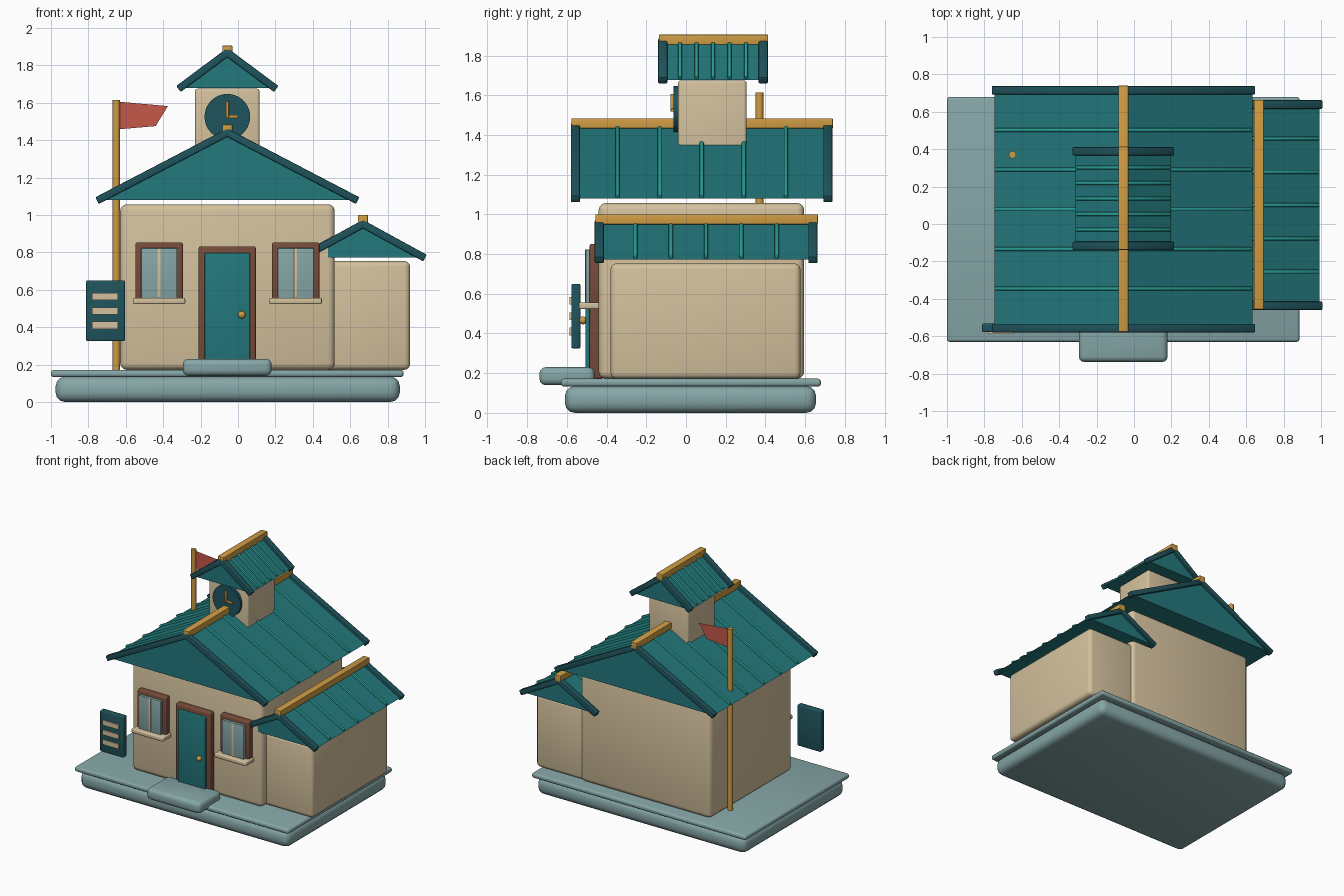
import bpy, bmesh, math
from mathutils import Matrix, Vector

if "Cube" in bpy.data.objects:
    bpy.data.objects.remove(bpy.data.objects["Cube"])


def material(name, rgb):
    m = bpy.data.materials.new(name)
    lin = [(c / 255 / 12.92) if c < 11 else ((c / 255 + 0.055) / 1.055) ** 2.4 for c in rgb]
    m.diffuse_color = (*lin, 1)
    m.use_nodes = True
    m.node_tree.nodes["Principled BSDF"].inputs["Base Color"].default_value = m.diffuse_color
    return m


WALL = material("cream wall", (212, 193, 157))
STONE = material("pale blue stone", (134, 166, 167))
TEAL = material("roof teal", (35, 120, 124))
DARK = material("dark teal", (31, 84, 92))
RIB = material("bright teal", (42, 160, 152))
GOLD = material("gold", (208, 157, 68))
BROWN = material("brown wood", (118, 76, 58))
RED = material("flag red", (196, 88, 72))


def finish(name, bm, mat, smooth=True):
    bmesh.ops.recalc_face_normals(bm, faces=bm.faces)
    me = bpy.data.meshes.new(name)
    bm.to_mesh(me)
    bm.free()
    me.materials.append(mat)
    ob = bpy.data.objects.new(name, me)
    bpy.context.collection.objects.link(ob)
    if smooth:
        bpy.ops.object.select_all(action='DESELECT')
        ob.select_set(True)
        bpy.context.view_layer.objects.active = ob
        bpy.ops.object.shade_smooth_by_angle(angle=math.radians(35))
    return ob


def rot_box(name, centre, size, mat, bevel=0.0, angle=0.0, segs=3):
    bm = bmesh.new()
    bmesh.ops.create_cube(bm, size=1, matrix=Matrix.Diagonal((*size, 1)))
    if bevel:
        bmesh.ops.bevel(bm, geom=bm.edges[:], offset=bevel, segments=segs,
                        profile=0.5, affect='EDGES')
    bm.transform(Matrix.Translation(centre) @ Matrix.Rotation(angle, 4, 'Y'))
    return finish(name, bm, mat)


def box(name, x, y, z, mat, bevel=0.0):
    centre = [(a + b) / 2 for a, b in (x, y, z)]
    return rot_box(name, centre, [b - a for a, b in (x, y, z)], mat, bevel)


def prism(name, pts, y0, y1, mat):
    """Extrude an x-z outline along y (y0 == y1 gives a flat sheet)."""
    bm = bmesh.new()
    f = bm.faces.new([bm.verts.new((x, y0, z)) for x, z in pts])
    if y1 != y0:
        ext = bmesh.ops.extrude_face_region(bm, geom=[f])
        bmesh.ops.translate(bm, vec=(0, y1 - y0, 0),
                            verts=[v for v in ext["geom"] if isinstance(v, bmesh.types.BMVert)])
    return finish(name, bm, mat, False)


def cylinder(name, centre, r, depth, mat, axis='Z', sides=32):
    bm = bmesh.new()
    bmesh.ops.create_cone(bm, cap_ends=True, segments=sides, radius1=r, radius2=r, depth=depth)
    rot = Matrix.Rotation(math.pi / 2, 4, 'X') if axis == 'Y' else Matrix()
    bm.transform(Matrix.Translation(centre) @ rot)
    return finish(name, bm, mat)


def gable_roof(name, cx, half, z0, rise, y0, y1, rib_step, ridge_z):
    """Solid gable with bargeboards, standing ribs and a ridge cap."""
    apex = z0 + rise
    prism(name + "_gable", [(cx - half, z0), (cx + half, z0), (cx, apex)],
          y0 + 0.02, y1 - 0.02, TEAL)
    slope = math.atan2(rise, half)
    length = math.hypot(rise, half)
    mid = (y0 + y1) / 2
    for s, side in ((-1, "left"), (1, "right")):
        mx, mz = cx + s * half / 2, z0 + rise / 2
        for y, end in ((y0 + 0.023, "front"), (y1 - 0.023, "back")):
            rot_box(f"{name}_bargeboard_{side}_{end}", (mx, y, mz), (length + 0.015, 0.046, 0.04),
                    DARK, 0.006, s * slope, 2)
        for i in range(-2, 3):
            rot_box(f"{name}_rib_{side}_{i + 3}", (mx, mid + i * rib_step, mz + 0.005),
                    (length - 0.01, 0.021, 0.022), RIB, 0.007, s * slope, 2)
    box(name + "_ridge_cap", (cx - 0.027, cx + 0.027), (y0 + 0.003, y1 + 0.002),
        (ridge_z - 0.05, ridge_z), GOLD, 0.004)


CX = -0.057

# Base slabs and door step
box("base_lower", (-0.975, 0.865), (-0.61, 0.655), (0, 0.135), STONE, 0.05)
box("base_upper", (-1.0, 0.885), (-0.63, 0.68), (0.133, 0.172), STONE, 0.015)
box("door_step", (-0.295, 0.18), (-0.738, -0.46), (0.14, 0.23), STONE, 0.03)

# Walls
box("main_walls", (-0.63, 0.517), (-0.44, 0.595), (0.172, 1.057), WALL, 0.035)
box("wing_walls", (0.40, 0.92), (-0.38, 0.577), (0.172, 0.753), WALL, 0.03)
box("tower_walls", (-0.23, 0.115), (-0.04, 0.305), (1.2, 1.675), WALL, 0.015)

# Roofs
gable_roof("main_roof", CX, 0.69, 1.08, 0.36, -0.58, 0.738, 0.212, 1.483)
gable_roof("wing_roof", 0.668, 0.325, 0.773, 0.178, -0.46, 0.662, 0.178, 1.0)
gable_roof("tower_roof", CX, 0.255, 1.678, 0.19, -0.14, 0.412, 0.083, 1.905)

# Door
box("door_frame", (-0.21, 0.095), (-0.485, -0.42), (0.172, 0.832), BROWN, 0.01)
box("door_panel", (-0.178, 0.064), (-0.507, -0.46), (0.19, 0.797), TEAL, 0.006)
bm = bmesh.new()
bmesh.ops.create_uvsphere(bm, u_segments=16, v_segments=10, radius=0.02,
                          matrix=Matrix.Translation((0.02, -0.518, 0.466)))
finish("door_knob", bm, GOLD)

# Windows
for s, side in ((-1, "left"), (1, "right")):
    x = CX + s * 0.365
    box(f"window_frame_{side}", (x - 0.127, x + 0.127), (-0.485, -0.42), (0.54, 0.852), BROWN, 0.01)
    box(f"window_glass_{side}", (x - 0.096, x + 0.096), (-0.505, -0.46), (0.55, 0.823), STONE, 0.004)
    box(f"window_mullion_{side}", (x - 0.008, x + 0.008), (-0.51, -0.48), (0.555, 0.822), WALL, 0.002)
    box(f"window_sill_{side}", (x - 0.14, x + 0.14), (-0.54, -0.43), (0.523, 0.557), WALL, 0.008)

# Tower clock
cylinder("clock_face", (CX, -0.05, 1.525), 0.122, 0.026, DARK, 'Y', 40)
box("clock_minute_hand", (CX - 0.008, CX + 0.008), (-0.078, -0.06), (1.517, 1.607), GOLD, 0.002)
box("clock_hour_hand", (CX - 0.006, 0.0), (-0.074, -0.06), (1.517, 1.535), GOLD, 0.002)

# Notice board with blank sheets
box("notice_board", (-0.812, -0.605), (-0.578, -0.532), (0.325, 0.65), DARK, 0.008)
for i, z in enumerate((0.41, 0.487, 0.564)):
    box(f"notice_sheet_{i + 1}", (-0.78, -0.642), (-0.587, -0.578), (z - 0.019, z + 0.019), WALL)

# Flag pole and flag
cylinder("flag_pole", (-0.65, 0.37, 0.89), 0.02, 1.45, GOLD, 'Z', 12)
prism("flag", [(-0.635, 1.605), (-0.375, 1.582), (-0.44, 1.475), (-0.635, 1.458)], 0.37, 0.37, RED)
